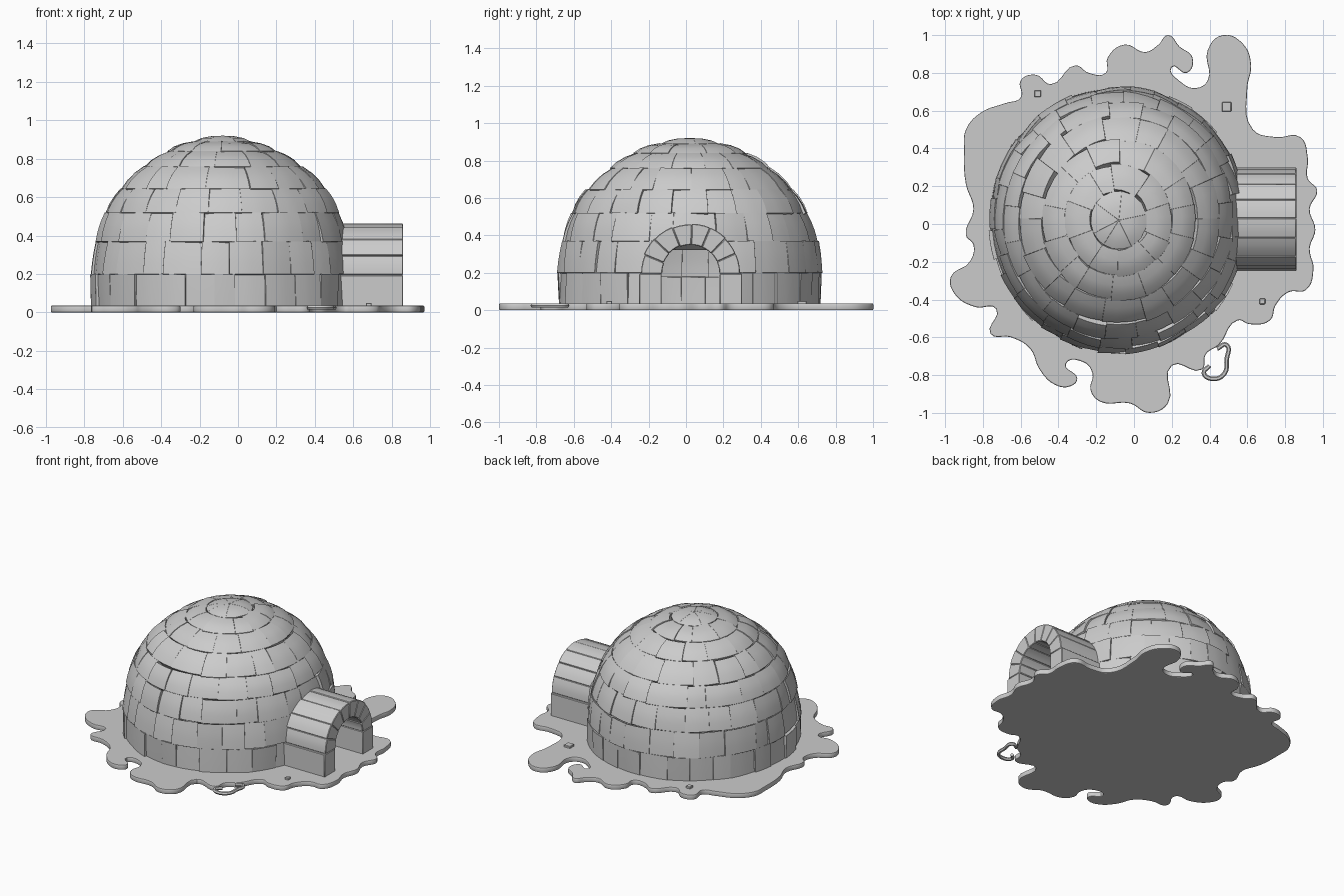
import bpy, bmesh, math, random
from mathutils import Vector

random.seed(4)
if "Cube" in bpy.data.objects:
    bpy.data.objects.remove(bpy.data.objects["Cube"])

snow = bpy.data.materials.new("snow_grey")
snow.use_nodes = True
snow.diffuse_color = (0.6, 0.6, 0.6, 1)
snow.node_tree.nodes["Principled BSDF"].inputs["Base Color"].default_value = (0.6, 0.6, 0.6, 1)


def finish(obj, bevel=0):
    """Give the part its material, softened edges and smooth shading."""
    obj.data.materials.clear()
    obj.data.materials.append(snow)
    bpy.ops.object.select_all(action='DESELECT')
    bpy.context.view_layer.objects.active = obj
    obj.select_set(True)
    if bevel:
        mod = obj.modifiers.new("soft_edges", 'BEVEL')
        mod.width, mod.segments, mod.limit_method = bevel, 1, 'ANGLE'
        mod.angle_limit = math.radians(40)
    bpy.ops.object.shade_smooth_by_angle(angle=math.radians(35))


def mesh_object(name, bm, bevel=0):
    bmesh.ops.recalc_face_normals(bm, faces=bm.faces)
    mesh = bpy.data.meshes.new(name)
    bm.to_mesh(mesh)
    bm.free()
    obj = bpy.data.objects.new(name, mesh)
    bpy.context.collection.objects.link(obj)
    finish(obj, bevel)


def add_block(bm, shape, cuts=2):
    """Bend a subdivided cube by shape(u, v, w), each running from 0 to 1."""
    part = bmesh.new()
    bmesh.ops.create_cube(part, size=1)
    bmesh.ops.subdivide_edges(part, edges=part.edges[:], cuts=cuts, use_grid_fill=True)
    for v in part.verts:
        v.co = shape(*(v.co + Vector((0.5, 0.5, 0.5))))
    temp = bpy.data.meshes.new("temp")
    part.to_mesh(temp)
    part.free()
    bm.from_mesh(temp)
    bpy.data.meshes.remove(temp)


def lerp(a, b, t):
    return a + (b - a) * t


def splits(start, end, count, wobble=0.25):
    """Uneven joints between blocks."""
    step = (end - start) / count
    inner = [start + step * (i + random.uniform(-wobble, wobble)) for i in range(1, count)]
    return [start] + inner + [end]


# Dome: courses of curved snow blocks, open where the tunnel meets it
CENTRE = Vector((-0.08, 0.02, 0.03))
LEVELS = [(0.68, 0.03), (0.68, 0.2), (0.655, 0.37), (0.605, 0.52), (0.53, 0.645),
          (0.41, 0.76), (0.285, 0.84), (0.15, 0.89), (0.004, 0.92)]
COUNTS = [25, 23, 23, 20, 18, 14, 10, 6]


def dome_block(a0, a1, low, high, jitter):
    left, right, top = (random.uniform(-jitter, jitter) for _ in range(3))
    tilt = random.uniform(-jitter, jitter) * 0.6

    def shape(u, v, w):
        angle = lerp(a0, a1, u)
        radius = lerp(low[0], high[0], v) + lerp(left, right, u) + top * v
        bulge = 0.06 * v * (1 - v)
        radius += bulge * low[1]
        height = lerp(low[1], high[1], v) - 0.03 + bulge * 0.6 * low[1]
        height += tilt * (u - 0.5) * v
        depth = lerp(0.86, 1, w)
        return CENTRE + depth * Vector((radius * math.cos(angle),
                                        radius * 1.035 * math.sin(angle), height))
    return shape


bm = bmesh.new()
for row, count in enumerate(COUNTS):
    door = 0.305 if row < 2 else 0
    turn = 0 if door else random.uniform(0, 1)
    jitter = 0.009 if row < len(COUNTS) - 1 else 0.001
    joints = splits(door + turn, math.tau - door + turn, count)
    for a0, a1 in zip(joints, joints[1:]):
        add_block(bm, dome_block(a0, a1, LEVELS[row], LEVELS[row + 1], jitter))
mesh_object("dome_blocks", bm, 0.004)

# Entrance tunnel: one upright block per side and a ring of arch stones
BACK, FRONT, MIDDLE, SPRING = 0.47, 0.86, 0.025, 0.195
INNER, OUTER = 0.155, 0.268
bm = bmesh.new()
for side in (-1, 1):
    add_block(bm, lambda u, v, w: Vector((lerp(BACK, FRONT, u),
                                          MIDDLE + side * lerp(INNER, OUTER + 0.007, w),
                                          lerp(0.03, SPRING, v))))
joints = splits(0, math.pi, 8, 0.15)
for a0, a1 in zip(joints, joints[1:]):
    near, far = random.uniform(-0.008, 0.004), random.uniform(-0.006, 0.003)

    def arch_stone(u, v, w):
        angle = lerp(a0, a1, v)
        radius = lerp(INNER + near, OUTER + far, w)
        return Vector((lerp(BACK, FRONT, u), MIDDLE + radius * math.cos(angle),
                       SPRING + radius * math.sin(angle)))
    add_block(bm, arch_stone)
mesh_object("entrance_tunnel", bm, 0.004)


def curve_object(name, points, height, closed):
    """Smooth curve through points given in hundredths."""
    data = bpy.data.curves.new(name, 'CURVE')
    spline = data.splines.new('BEZIER')
    spline.bezier_points.add(len(points) - 1)
    for knot, (x, y) in zip(spline.bezier_points, points):
        knot.co = (x / 100, y / 100, 0)
        knot.handle_left_type = knot.handle_right_type = 'AUTO'
    spline.use_cyclic_u = closed
    spline.resolution_u = 5
    obj = bpy.data.objects.new(name, data)
    obj.location.z = height
    bpy.context.collection.objects.link(obj)
    return obj


def to_mesh(obj):
    bpy.ops.object.select_all(action='DESELECT')
    bpy.context.view_layer.objects.active = obj
    obj.select_set(True)
    bpy.ops.object.convert(target='MESH')
    finish(bpy.context.view_layer.objects.active)


# Ground slab: thin puddle of snow with a lobed rim
RIM = [(18, 100), (24, 94), (31, 88), (28, 80), (20, 83), (25, 75), (33, 72), (39, 76),
       (39, 92), (47, 100), (58, 95), (62, 84), (60, 72), (63, 50), (75, 46), (88, 46),
       (92, 35), (92, 24), (97, 18), (93, 8), (96, -3), (93, -13), (95, -24), (91, -35),
       (82, -36), (75, -43), (72, -51), (61, -53), (55, -51), (45, -64), (38, -69),
       (36, -77), (20, -75), (18, -95), (8, -100), (-2, -95), (-18, -94), (-23, -88),
       (-22, -79), (-27, -73), (-36, -74), (-30, -82), (-34, -86), (-42, -85), (-50, -77),
       (-55, -66), (-65, -60), (-76, -58), (-73, -45), (-84, -44), (-95, -37), (-97, -28),
       (-87, -20), (-85, -11), (-89, -6), (-85, 8), (-89, 21), (-90, 39), (-89, 50),
       (-81, 59), (-68, 64), (-60, 67), (-60, 76), (-52, 79), (-44, 74), (-31, 84),
       (-24, 80), (-15, 80), (-14, 88), (-5, 95), (6, 91), (13, 95)]
slab = curve_object("ground_slab", RIM, 0.018, True)
slab.data.dimensions = '2D'
slab.data.fill_mode = 'BOTH'
slab.data.extrude = 0.012
slab.data.bevel_depth = 0.006
slab.data.bevel_resolution = 1
slab.data.offset = -0.006
to_mesh(slab)

# Loose curl of snow beside the rim
curl = curve_object("snow_curl", [(44, -66), (49, -64), (49, -72), (48, -79), (42, -82),
                                  (37, -79), (40, -75)], 0.025, False)
curl.data.dimensions = '3D'
curl.data.bevel_depth = 0.012
curl.data.bevel_resolution = 1
curl.data.use_fill_caps = True
to_mesh(curl)

# Small lumps lying on the slab
bm = bmesh.new()
for x, y, size in ((0.49, 0.62, 0.05), (0.68, -0.41, 0.03), (-0.51, 0.69, 0.035)):
    add_block(bm, lambda u, v, w: Vector((x + size * (u - 0.5), y + size * (v - 0.5),
                                          0.03 + w * 0.02)), 1)
mesh_object("snow_lumps", bm, 0.003)
